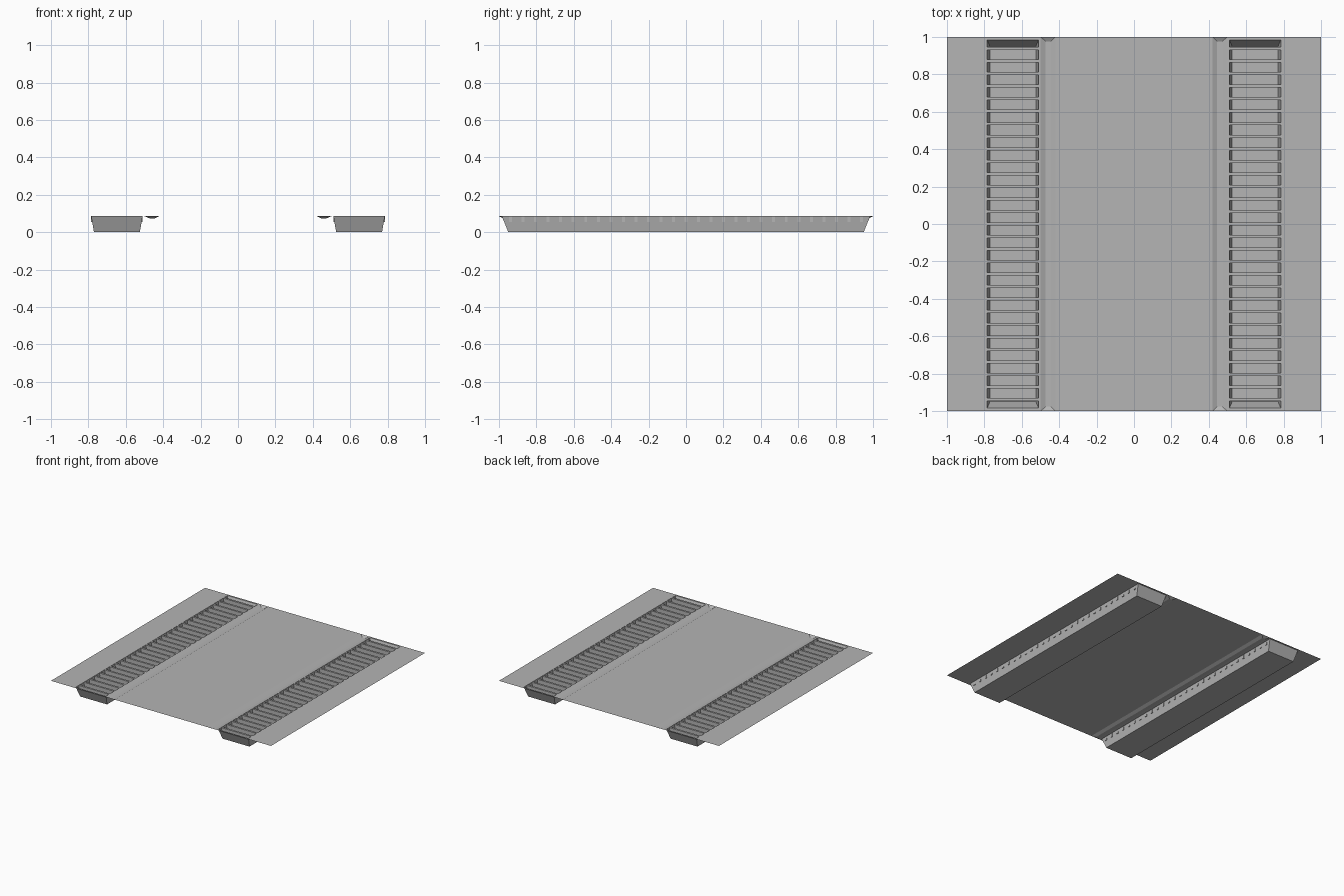
import bpy, bmesh

cube = bpy.data.objects.get("Cube")
if cube:
    bpy.data.objects.remove(cube, do_unlink=True)

TOP = 0.086
IN, OUT, END = 0.51, 0.785, 0.985      # channel opening
GUT_IN, GUT_OUT = 0.42, 0.50           # gutter edges

grey = bpy.data.materials.new("concrete_grey")
grey.use_nodes = True
colour = (0.46, 0.46, 0.46, 1)
grey.diffuse_color = colour
grey.node_tree.nodes["Principled BSDF"].inputs["Base Color"].default_value = colour


def finish(bm, name):
    mesh = bpy.data.meshes.new(name)
    bm.to_mesh(mesh)
    bm.free()
    mesh.materials.append(grey)
    obj = bpy.data.objects.new(name, mesh)
    bpy.context.collection.objects.link(obj)
    return obj


def rect(bm, x0, x1, y0, y1, z=TOP):
    corners = [(x0, y0, z), (x1, y0, z), (x1, y1, z), (x0, y1, z)]
    return [bm.verts.new(c) for c in corners]


def basin(name, rim, floor, depth, side):
    """Open tray with sloping walls, faces turned inwards and up."""
    bm = bmesh.new()
    top = rect(bm, *rim)
    low = rect(bm, *floor, TOP - depth)
    bm.faces.new(low)
    for i in range(4):
        j = (i + 1) % 4
        bm.faces.new((top[i], top[j], low[j], low[i]))
    if side < 0:
        bmesh.ops.scale(bm, vec=(-1, 1, 1), verts=bm.verts)
    bmesh.ops.recalc_face_normals(bm, faces=bm.faces)
    bm.faces.ensure_lookup_table()
    if bm.faces[0].normal.z < 0:
        bmesh.ops.reverse_faces(bm, faces=bm.faces)
    return finish(bm, name)


# Flat deck with openings for channels and gutters
bm = bmesh.new()
panels = [(-GUT_IN, GUT_IN, -1, 1)]
for s in (-1, 1):
    for a, b, y0, y1 in ((GUT_OUT, IN, -1, 1), (OUT, 1, -1, 1),
                         (IN, OUT, END, 1), (IN, OUT, -1, -END)):
        panels.append((min(s * a, s * b), max(s * a, s * b), y0, y1))
for p in panels:
    bm.faces.new(rect(bm, *p))
bmesh.ops.remove_doubles(bm, verts=bm.verts, dist=0.0001)
finish(bm, "deck")

SLATS, PITCH = 29, 0.067
for s, label in ((1, "left"), (-1, "right")):
    # Deep drainage channel and shallow gutter
    basin(label + "_channel", (IN, OUT, -END, END), (0.525, 0.77, -0.95, 0.95), TOP, s)
    basin(label + "_gutter", (GUT_IN, GUT_OUT, -1, 1), (0.445, 0.472, -0.977, 0.977), 0.012, s)

    # Grating slats across the channel
    bm = bmesh.new()
    for i in range(SLATS):
        y = (i - (SLATS - 1) / 2) * PITCH
        box = bmesh.ops.create_cube(bm, size=1)["verts"]
        bmesh.ops.scale(bm, vec=(OUT - IN, 0.016, 0.03), verts=box)
        bmesh.ops.translate(bm, vec=(s * (IN + OUT) / 2, y, TOP - 0.016), verts=box)
    finish(bm, label + "_grating")
